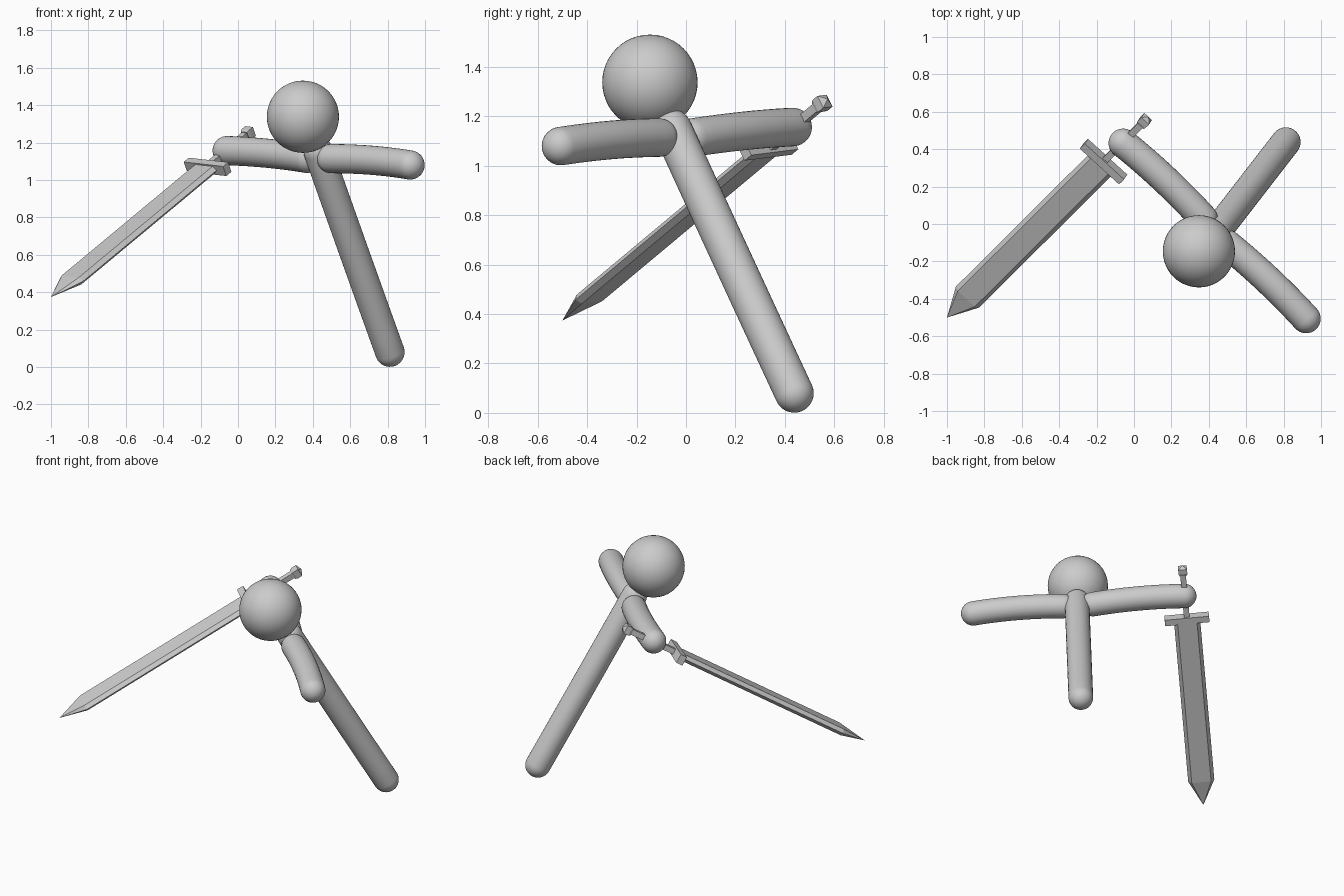
import bpy, bmesh
from math import sin, cos, pi
from mathutils import Vector, Matrix

if "Cube" in bpy.data.objects:
    bpy.data.objects.remove(bpy.data.objects["Cube"], do_unlink=True)

grey = bpy.data.materials.new("light_grey")
grey.use_nodes = True
colour = (0.6, 0.6, 0.6, 1)
grey.diffuse_color = colour
grey.node_tree.nodes["Principled BSDF"].inputs["Base Color"].default_value = colour


def finish(name, bm, smooth=False):
    bmesh.ops.recalc_face_normals(bm, faces=bm.faces)
    mesh = bpy.data.meshes.new(name)
    bm.to_mesh(mesh)
    bm.free()
    mesh.materials.append(grey)
    for p in mesh.polygons:
        p.use_smooth = smooth
    obj = bpy.data.objects.new(name, mesh)
    bpy.context.collection.objects.link(obj)
    return obj


def skin(bm, rings):
    """Bridge consecutive rings of points and close both ends."""
    loops = [[bm.verts.new(p) for p in ring] for ring in rings]
    n = len(loops[0])
    for a, b in zip(loops, loops[1:]):
        for i in range(n):
            j = (i + 1) % n
            bm.faces.new((a[i], a[j], b[j], b[i]))
    bm.faces.new(loops[0])
    bm.faces.new(loops[-1])
    bmesh.ops.remove_doubles(bm, verts=bm.verts, dist=1e-5)


def limb(name, start, middle, end, radius, sides=32, steps=12, cap=8):
    """Round-ended tube that bends gently through its middle point."""
    a, m, b = Vector(start), Vector(middle), Vector(end)
    ctrl = 2 * m - (a + b) / 2
    stations = []
    for i in range(steps + 1):
        t = i / steps
        p = a * (1 - t) ** 2 + ctrl * 2 * t * (1 - t) + b * t * t
        d = ((ctrl - a) * (1 - t) + (b - ctrl) * t).normalized()
        stations.append((p, d, radius))
    arcs = [i / cap * pi / 2 for i in range(1, cap)] + [pi / 2 - 0.01]
    (p0, d0, _), (p1, d1, _) = stations[0], stations[-1]
    head_cap = [(p0 - d0 * radius * sin(k), d0, radius * cos(k)) for k in reversed(arcs)]
    tail_cap = [(p1 + d1 * radius * sin(k), d1, radius * cos(k)) for k in arcs]
    rings = []
    for p, d, r in head_cap + stations + tail_cap:
        u = d.cross(Vector((1, 1, 0.3))).normalized()
        v = d.cross(u)
        rings.append([p + r * (u * cos(2 * pi * i / sides) + v * sin(2 * pi * i / sides))
                      for i in range(sides)])
    bm = bmesh.new()
    skin(bm, rings)
    return finish(name, bm, True)


# Figure: head, leaning body, two arms
bm = bmesh.new()
bmesh.ops.create_uvsphere(bm, u_segments=48, v_segments=24, radius=0.193,
                          matrix=Matrix.Translation((0.347, -0.146, 1.338)))
finish("head", bm, True)
limb("body", (0.43, -0.056, 1.15), (0.62, 0.19, 0.615), (0.812, 0.438, 0.08), 0.079)
limb("right_arm", (0.37, 0.03, 1.115), (0.163, 0.24, 1.142), (-0.058, 0.432, 1.157), 0.078)
limb("left_arm", (0.50, -0.11, 1.114), (0.717, -0.3, 1.105), (0.92, -0.506, 1.08), 0.078)

# Sword frame: local z runs from the tip to the pommel, local x along the guard
tip = Vector((-1, -0.5, 0.374))
axis = Vector((1.06, 1.055, 0.881)).normalized()
across = Vector((1, -0.91, -0.115))
across = (across - axis * across.dot(axis)).normalized()
normal = axis.cross(across)
frame = Matrix((across, normal, axis)).transposed().to_4x4()
frame.translation = tip


def sword_part(name, section, stations):
    """Sweep a section along the sword; each station is (distance, scale)."""
    bm = bmesh.new()
    skin(bm, [[Vector((x * s, y * s, z)) for x, y in section] for z, s in stations])
    finish(name, bm).matrix_world = frame


def box(w, h):
    return [(-w / 2, -h / 2), (w / 2, -h / 2), (w / 2, h / 2), (-w / 2, h / 2)]


GUARD = 1.371
blade = [(-0.084, 0), (-0.062, -0.022), (0.062, -0.022),
         (0.084, 0), (0.062, 0.022), (-0.062, 0.022)]
sword_part("blade", blade, [(0, 0.002), (0.18, 1), (GUARD, 1)])
sword_part("guard", box(0.285, 0.06), [(GUARD - 0.022, 1), (GUARD + 0.022, 1)])
sword_part("grip", box(0.036, 0.036), [(GUARD, 1), (1.71, 1)])
sword_part("pommel", box(0.056, 0.056), [(1.70, 0.8), (1.715, 1), (1.748, 1), (1.765, 0.05)])
